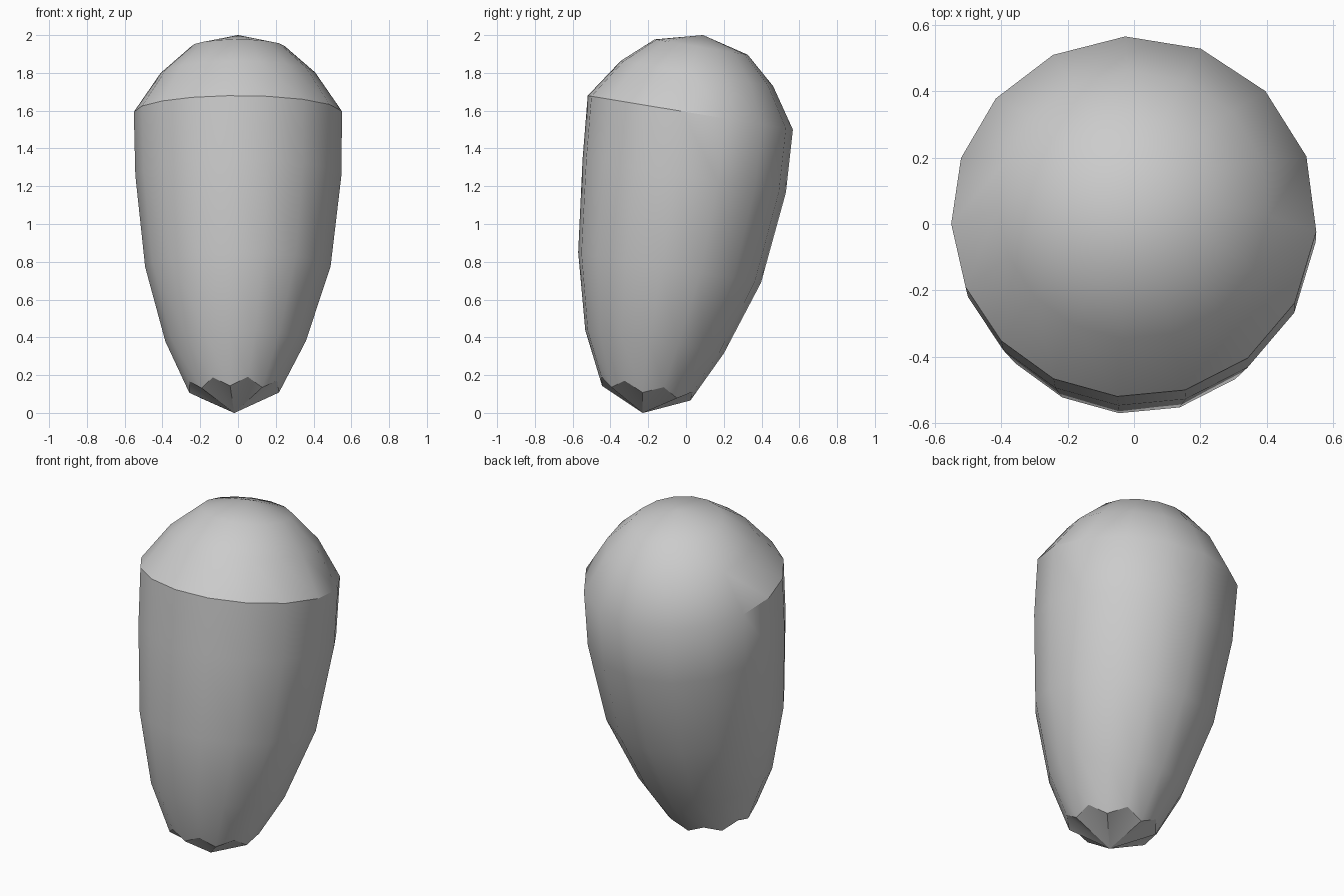
import bpy, bmesh
from math import radians, sin, cos, pi
from mathutils import Vector

cube = bpy.data.objects.get("Cube")
if cube:
    bpy.data.objects.remove(cube, do_unlink=True)

SIDES = 16
TILT = radians(9.4)
RIM_CENTRE = Vector((0, 0.02, 1.59))
AXIS = Vector((0, sin(TILT), cos(TILT)))
ACROSS = Vector((0, cos(TILT), -sin(TILT)))

# Rings from dome to base: distance along axis, radius, sideways shift x, y
RINGS = [
    (0.352, 0.25, 0, 0.003),
    (0.21, 0.41, 0, 0.003),
    (0, 0.552, 0, 0.002),
    (-0.335, 0.547, 0.003, 0.025),
    (-0.827, 0.492, 0, 0.028),
    (-1.228, 0.373, -0.012, 0.014),
    (-1.48, 0.248, -0.02, 0.015),
]


def place(along, x, y):
    return RIM_CENTRE + AXIS * along + ACROSS * y + Vector((x, 0, 0))


def grey_material():
    mat = bpy.data.materials.new("plain grey")
    mat.use_nodes = True
    colour = (0.6, 0.6, 0.6, 1)
    mat.diffuse_color = colour
    mat.node_tree.nodes["Principled BSDF"].inputs["Base Color"].default_value = colour
    return mat


bm = bmesh.new()
loops = []
for number, (along, radius, dx, dy) in enumerate(RINGS):
    loop = []
    for i in range(SIDES):
        a = 2 * pi * i / SIDES
        a += radians(-1.25 - 3.5 * cos(a) + 4 * sin(a))
        # The lowest ring zigzags around the pointed tip
        zig = (1 if i % 2 else -1) if number == len(RINGS) - 1 else 0
        r = radius + 0.01 * zig
        loop.append(bm.verts.new(place(along + 0.023 * zig, dx + r * cos(a), dy + r * sin(a))))
    loops.append(loop)

# Dome apex and pointed tip
apex = bm.verts.new(place(0.416, 0, 0.002))
tip = bm.verts.new(place(-1.61, -0.02, 0.014))

for i in range(SIDES):
    j = (i + 1) % SIDES
    bm.faces.new((apex, loops[0][i], loops[0][j]))
    bm.faces.new((tip, loops[-1][j], loops[-1][i]))
    for upper, lower in zip(loops, loops[1:]):
        bm.faces.new((upper[i], lower[i], lower[j], upper[j]))

bmesh.ops.recalc_face_normals(bm, faces=bm.faces)
mesh = bpy.data.meshes.new("domed_body")
bm.to_mesh(mesh)
bm.free()
body = bpy.data.objects.new("domed_body", mesh)
bpy.context.collection.objects.link(body)
mesh.materials.append(grey_material())

# Smooth shading with crisp rim and base edges
bpy.ops.object.select_all(action='DESELECT')
body.select_set(True)
bpy.context.view_layer.objects.active = body
bpy.ops.object.shade_smooth_by_angle(angle=radians(33))
